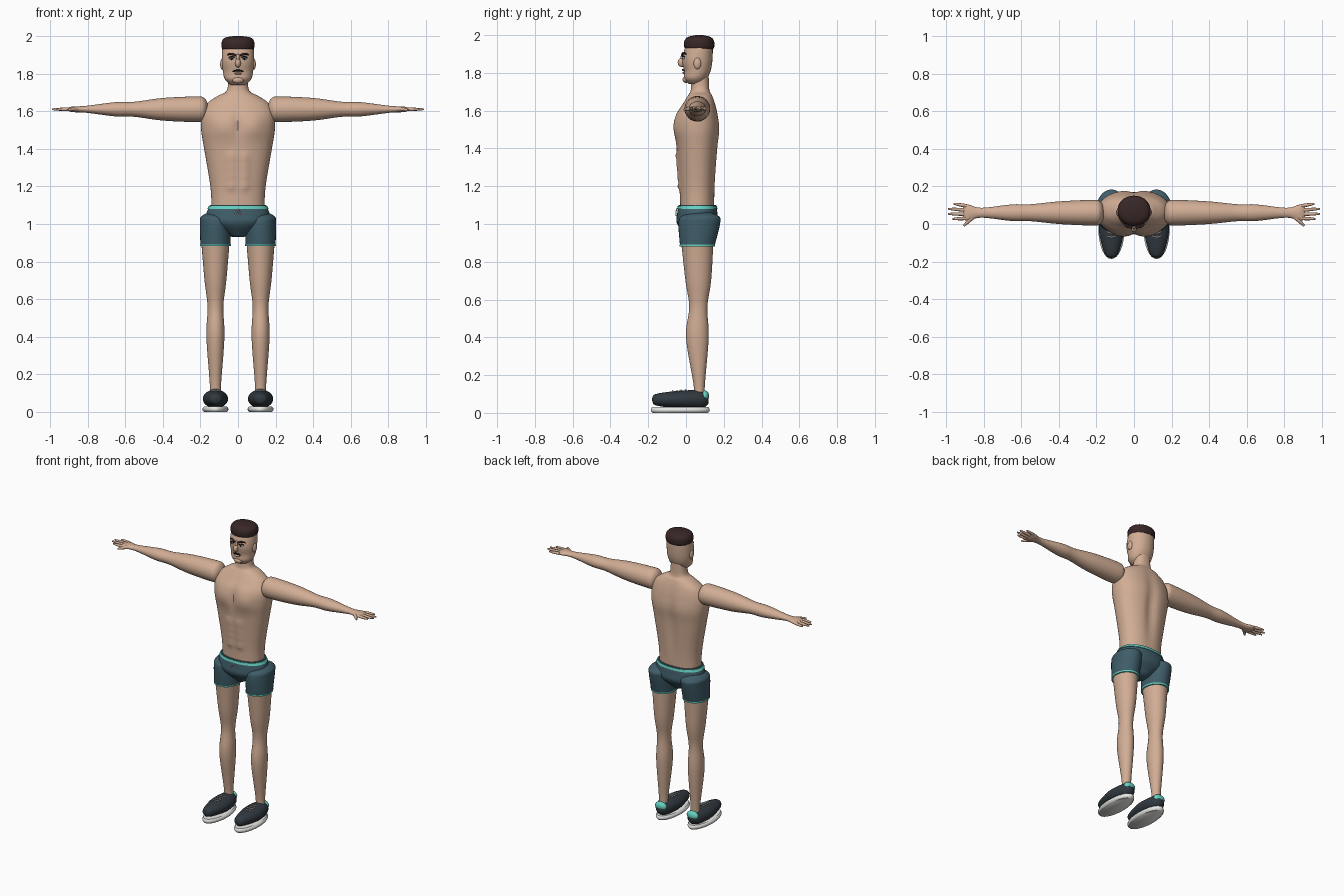
import bpy, bmesh
from math import copysign, cos, exp, pi, radians, sin
from mathutils import Vector

cube = bpy.data.objects.get("Cube")
if cube:
    bpy.data.objects.remove(cube, do_unlink=True)


def material(name, red, green, blue):
    mat = bpy.data.materials.new(name)
    mat.use_nodes = True
    colour = (red, green, blue, 1)
    mat.diffuse_color = colour
    for node in mat.node_tree.nodes:
        if node.type == "BSDF_PRINCIPLED":
            node.inputs["Base Color"].default_value = colour
    return mat


SKIN = material("skin", .64, .42, .3)
CLOTH = material("dark teal cloth", .05, .11, .14)
TRIM = material("turquoise trim", .13, .64, .53)
SHOE = material("charcoal shoe", .03, .04, .05)
WHITE = material("white", .8, .8, .78)
HAIR = material("dark brown hair", .04, .02, .02)
BLACK = material("black", .01, .01, .01)

# Centre lines that the lofted parts follow
BODY = (0, .06)
CROWN = (0, .07)
LEG = (.12, .06)
ARM = (.06, 1.61)
FOOT = (.12, .07)
SOLE = (.12, -.03)


def finish(name, mesh, mat, mirror):
    """Colour, smooth and place a mesh, with a twin on the other side if asked."""
    mesh.materials.clear()
    mesh.materials.append(mat)
    mesh.shade_smooth()
    mesh.set_sharp_from_angle(angle=radians(50))
    part = bpy.data.objects.new(name, mesh)
    bpy.context.scene.collection.objects.link(part)
    if mirror:
        modifier = part.modifiers.new("Mirror", "MIRROR")
        modifier.use_mirror_merge = False


def spline(keys, steps):
    """Interpolate smoothly through the keys."""
    points = [Vector(key) for key in keys]
    last = len(points) - 1
    result = []
    for i in range(last):
        start, end = points[i], points[i + 1]
        leave = (end - points[i - 1]) / 2 if i else end - start
        arrive = (points[i + 2] - start) / 2 if i + 1 < last else end - start
        for step in range(steps):
            t = step / steps
            u = 1 - t
            result.append(start * (u * u * (1 + 2 * t)) + leave * (t * u * u)
                          + end * (t * t * (1 + 2 * u)) - arrive * (t * t * u))
    return result + [points[last]]


def full_key(key):
    """Complete a section: position, half width, half depth, depth shift."""
    if len(key) == 2:
        key = (*key, key[1])
    return key if len(key) == 4 else (*key, 0)


def loft(name, mat, centre, keys, axis="z", mirror=False, sides=32, steps=5, power=2, relief=None):
    """Skin oval sections strung along an axis."""
    bm = bmesh.new()
    rings = []
    for along, width, depth, shift in spline([full_key(key) for key in keys], steps):
        ring = []
        for k in range(sides):
            c, s = cos(2 * pi * k / sides), sin(2 * pi * k / sides)
            a = centre[0] + width * copysign(abs(c) ** (2 / power), c)
            b = centre[1] + shift + depth * copysign(abs(s) ** (2 / power), s)
            point = Vector({"x": (along, a, b), "y": (a, along, b), "z": (a, b, along)}[axis])
            if relief:
                point.y += relief(abs(point.x), point.z, s < 0)
            ring.append(bm.verts.new(point))
        rings.append(ring)
    for low, high in zip(rings, rings[1:]):
        for k in range(sides):
            bm.faces.new((low[k - 1], low[k], high[k], high[k - 1]))
    bm.faces.new(rings[0])
    bm.faces.new(rings[-1])
    bmesh.ops.recalc_face_normals(bm, faces=bm.faces)
    mesh = bpy.data.meshes.new(name)
    bm.to_mesh(mesh)
    bm.free()
    finish(name, mesh, mat, mirror)


def blob(name, mat, centre, radii, mirror=False):
    """Stretched ball."""
    bm = bmesh.new()
    bmesh.ops.create_uvsphere(bm, u_segments=20, v_segments=12, radius=1)
    bmesh.ops.scale(bm, vec=radii, verts=bm.verts)
    bmesh.ops.translate(bm, vec=centre, verts=bm.verts)
    mesh = bpy.data.meshes.new(name)
    bm.to_mesh(mesh)
    bm.free()
    finish(name, mesh, mat, mirror)


def tube(name, mat, points, radius, mirror=True, tip=1):
    """Round strand through points, narrowing towards its tip."""
    curve = bpy.data.curves.new(name, "CURVE")
    curve.dimensions = "3D"
    curve.bevel_depth = radius
    curve.bevel_resolution = 3
    curve.use_fill_caps = True
    path = spline(points, 4)
    strand = curve.splines.new("POLY")
    strand.points.add(len(path) - 1)
    for i, (target, point) in enumerate(zip(strand.points, path)):
        target.co = (*point, 1)
        target.radius = 1 + (tip - 1) * (i / (len(path) - 1)) ** 3
    helper = bpy.data.objects.new(name, curve)
    mesh = bpy.data.meshes.new_from_object(helper)
    bpy.data.objects.remove(helper)
    finish(name, mesh, mat, mirror)


def bell(distance, width):
    return exp(-(distance / width) ** 2)


def muscles(x, z, front):
    """Chest, stomach and spine relief."""
    if not front:
        return -.016 * bell(x, .035) * bell(z - 1.4, .2)
    chest = bell(x - .085, .06) * bell(z - 1.52, .065)
    cleft = bell(x, .016) * bell(z - 1.53, .09)
    rows = sum(bell(z - 1.2 - .052 * row, .019) for row in range(4))
    return .012 * (cleft - chest - rows * bell(x - .037, .022))


# Torso and neck
loft("torso", SKIN, BODY, [
    (1.07, .14, .09), (1.2, .147, .095), (1.4, .18, .11), (1.5, .196, .12), (1.58, .194, .11),
    (1.64, .165, .085, .01), (1.68, .11, .065, .015), (1.71, .06, .05, .015),
    (1.79, .05, .045, .015)], sides=72, steps=9, power=2.25, relief=muscles)

# Head and face
loft("head", SKIN, BODY, [
    (1.74, .04, .035, -.01), (1.77, .07, .06, -.01), (1.81, .08, .07), (1.87, .086, .08),
    (1.95, .08, .07, .01), (1.98, .05, .05, .01)], power=2.1)
blob("nose", SKIN, (0, -.022, 1.855), (.015, .022, .024))
blob("nose_bridge", SKIN, (0, -.014, 1.88), (.01, .015, .025))
blob("chin", SKIN, (0, 0, 1.765), (.03, .018, .018))
blob("lower_lip", SKIN, (0, -.01, 1.8), (.02, .01, .006))
blob("ear", SKIN, (.083, .06, 1.85), (.012, .02, .03), mirror=True)
blob("eye", WHITE, (.033, -.01, 1.88), (.014, .009, .008), mirror=True)
blob("pupil", BLACK, (.033, -.017, 1.88), (.006, .004, .007), mirror=True)
tube("eyelid", BLACK, [(.018, -.017, 1.885), (.033, -.018, 1.89), (.05, -.008, 1.885)], .003)
tube("eyebrow", HAIR, [(.012, -.02, 1.895), (.034, -.014, 1.905), (.056, 0, 1.9)], .006, tip=.6)
tube("mouth", BLACK, [(0, -.017, 1.816), (.014, -.015, 1.815), (.028, -.01, 1.81)], .005, tip=.5)

# Short flat-topped hair
loft("hair", HAIR, CROWN, [
    (1.925, .08, .073), (1.94, .087, .08), (1.97, .086, .078), (1.99, .07, .06), (2, .02)],
    power=2.1)

# Arms and hands
loft("arm", SKIN, ARM, [
    (.16, .03), (.18, .06), (.22, .068), (.4, .06), (.55, .045, .04), (.65, .044, .038),
    (.81, .026, .018), (.88, .043, .015), (.91, .036, .005)], axis="x", mirror=True)
fingers = {"index": .965, "middle": .99, "ring": .99, "little": .96}
for i, (label, reach) in enumerate(fingers.items()):
    root = Vector((.89, .03 + .022 * i, ARM[1]))
    end = Vector((reach, .027 + .027 * i, ARM[1]))
    tube(label + "_finger", SKIN, [root, root.lerp(end, .5), end], .0095, tip=.45)
tube("thumb", SKIN, [(.845, .045, 1.61), (.875, .02, 1.61), (.905, -.01, 1.605)], .011, tip=.5)

# Legs
loft("leg", SKIN, LEG, [
    (.08, .03, .03, .01), (.15, .03, .03, .01), (.4, .048, .06), (.56, .042, .048, .005),
    (.7, .058, .068, .005), (.9, .075, .085)], mirror=True)

# Swim shorts
loft("shorts_seat", CLOTH, BODY, [
    (.93, .03, .05), (1, .15, .107), (1.05, .168, .107), (1.1, .15, .1)], sides=48, power=2.2)
loft("shorts_leg", CLOTH, LEG, [
    (.885, .08, .092), (1, .082, .11, .01), (1.04, .075, .1, .015), (1.07, .02, .03, .015)],
    mirror=True)
loft("waistband", TRIM, BODY, [(1.08, .164, .107), (1.095, .156, .104)], sides=48, power=2.2)
loft("hem", TRIM, LEG, [(.882, .082, .094), (.892, .082, .095)], mirror=True)
tube("drawstring", WHITE, [(0, -.05, 1.08), (.01, -.053, 1.06), (.02, -.051, 1.04)], .003)

# Shoes
loft("shoe_sole", WHITE, SOLE, [
    (0, .06, .147), (.01, .068, .155), (.02, .068, .155), (.03, .06, .15)], mirror=True)
loft("shoe_upper", SHOE, FOOT, [
    (-.18, .005), (-.16, .035, .03), (-.05, .065, .046), (.03, .063, .05), (.09, .046, .045),
    (.12, .02)], axis="y", mirror=True)
blob("heel_tab", TRIM, (.12, .1, .09), (.042, .022, .029), mirror=True)
for i in range(4):
    middle = Vector((.12, .022 * i - .07, .117 + .002 * i))
    ends = [middle + Vector((side * .023, .006, -.004)) for side in (-1, 1)]
    tube("lace", WHITE, [ends[0], middle, ends[1]], .003)
